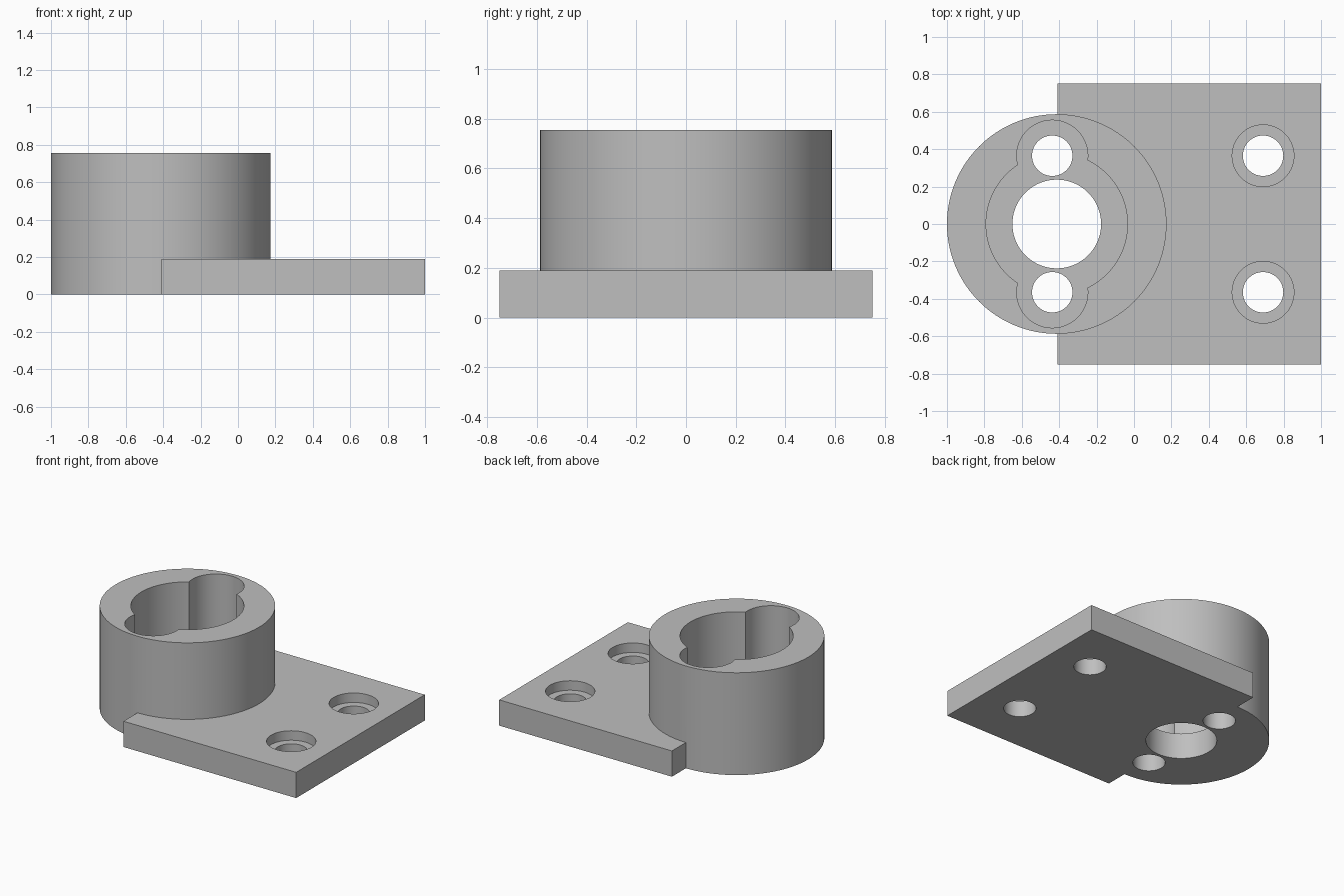
import bpy
import math

cube = bpy.data.objects.get("Cube")
if cube:
    bpy.data.objects.remove(cube, do_unlink=True)

PLATE_TOP = 0.19
BOSS_TOP = 0.755
BOSS_X = -0.413

grey = bpy.data.materials.new("plain grey")
grey.use_nodes = True
colour = (0.52, 0.52, 0.52, 1)
grey.diffuse_color = colour
grey.node_tree.nodes["Principled BSDF"].inputs["Base Color"].default_value = colour


def cylinder(name, x, y, radius, z0, z1):
    bpy.ops.mesh.primitive_cylinder_add(
        vertices=128, radius=radius, depth=z1 - z0, location=(x, y, (z0 + z1) / 2))
    obj = bpy.context.object
    obj.name = name
    return obj


def combine(target, tool, operation):
    mod = target.modifiers.new(operation.title(), "BOOLEAN")
    mod.operation = operation
    mod.solver = "EXACT"
    mod.object = tool
    bpy.ops.object.select_all(action="DESELECT")
    target.select_set(True)
    bpy.context.view_layer.objects.active = target
    bpy.ops.object.modifier_apply(modifier=mod.name)
    bpy.data.objects.remove(tool, do_unlink=True)


# Rectangular mounting plate
x0, x1 = -0.41, 1.0
bpy.ops.mesh.primitive_cube_add(size=1, location=((x0 + x1) / 2, 0, PLATE_TOP / 2))
bracket = bpy.context.object
bracket.name = "mounting_bracket"
bracket.scale = (x1 - x0, 1.5, PLATE_TOP)
bpy.ops.object.transform_apply(location=True, scale=True)

# Round boss joined to the plate
combine(bracket, cylinder("boss", BOSS_X, 0, 0.587, 0, BOSS_TOP), "UNION")


def cut(x, y, radius, z0, z1):
    combine(bracket, cylinder("cutter", x, y, radius, z0, z1), "DIFFERENCE")


# Deep pocket and bore in the boss
cut(BOSS_X, 0, 0.378, PLATE_TOP, 1)
cut(BOSS_X, 0, 0.237, -0.2, 0.4)

# Mirrored screw holes: lobes of the pocket, and counterbores in the plate
for side in (-1, 1):
    y = side * 0.365
    cut(-0.437, y, 0.19, PLATE_TOP, 1)
    cut(-0.437, y, 0.108, -0.2, 0.4)
    cut(0.69, y, 0.165, PLATE_TOP - 0.07, 0.4)
    cut(0.69, y, 0.108, -0.2, 0.4)

# Finish
bracket.data.materials.clear()
bracket.data.materials.append(grey)
for poly in bracket.data.polygons:
    poly.material_index = 0
bpy.ops.object.select_all(action="DESELECT")
bracket.select_set(True)
bpy.context.view_layer.objects.active = bracket
bpy.ops.object.shade_smooth_by_angle(angle=math.radians(30))
